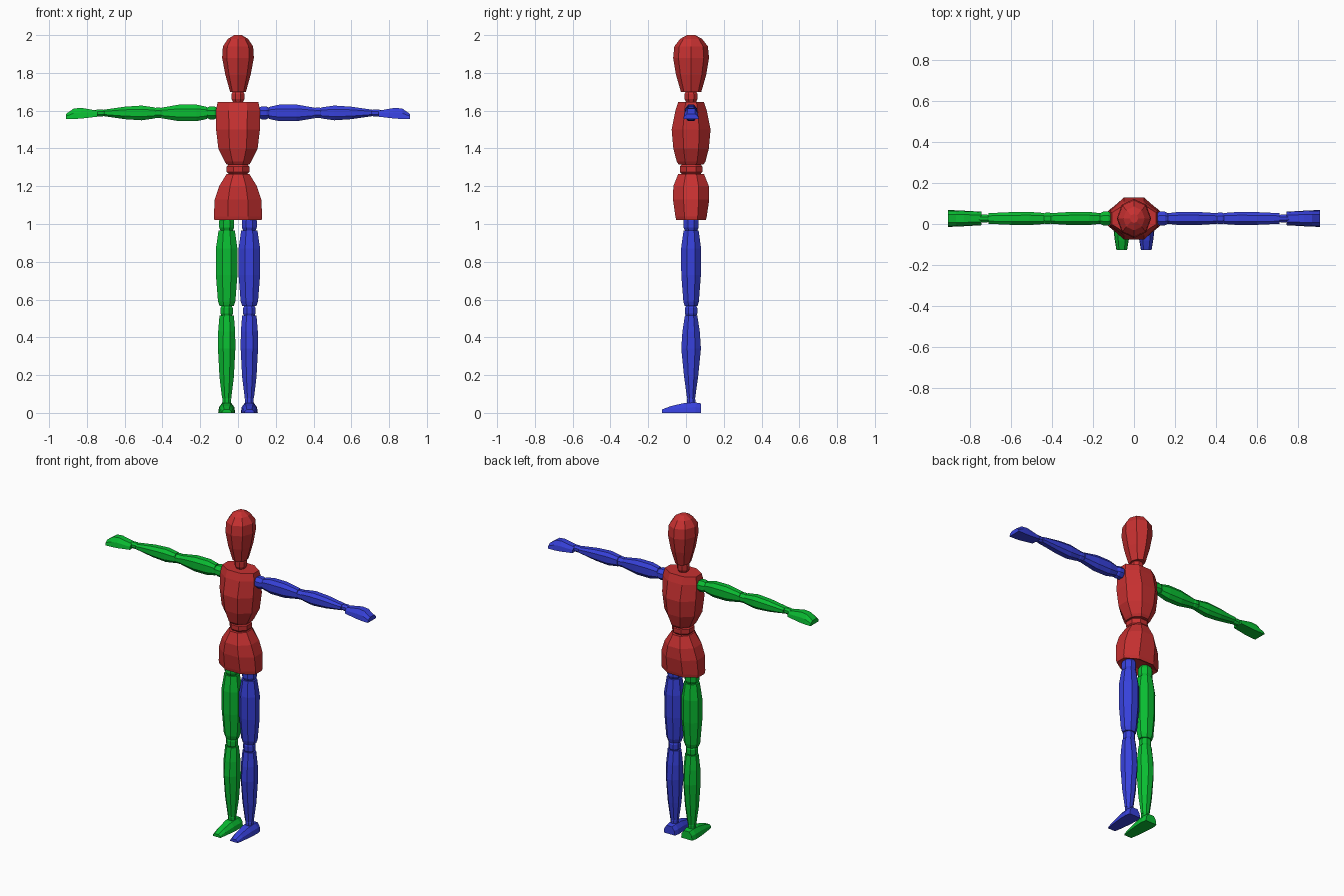
import bpy
import bmesh

cube = bpy.data.objects.get("Cube")
if cube:
    bpy.data.objects.remove(cube)


def make_mat(name, rgb):
    mat = bpy.data.materials.new(name)
    mat.use_nodes = True
    mat.diffuse_color = (*rgb, 1)
    mat.node_tree.nodes["Principled BSDF"].inputs["Base Color"].default_value = (*rgb, 1)
    return mat


RED = make_mat("red", (0.57, 0.03, 0.03))
GREEN = make_mat("green", (0.003, 0.51, 0.032))
BLUE = make_mat("blue", (0.038, 0.053, 0.71))
MID_Y = 0.027  # depth of the body axis


def octagon(a, b, f):
    """Chamfered rectangle; f is the flat part of each side."""
    return [(a, -f * b), (a, f * b), (f * a, b), (-f * a, b),
            (-a, f * b), (-a, -f * b), (-f * a, -b), (f * a, -b)]


def diamond(a, b):
    """Octagon with a corner at the front."""
    d = 0.707
    return [(a, 0), (d * a, d * b), (0, b), (-d * a, d * b),
            (-a, 0), (-d * a, -d * b), (0, -b), (d * a, -d * b)]


def slab(w, low, high):
    """Flat-bottomed section for hands and feet."""
    mid = low + 0.55 * (high - low)
    return [(-w, low), (w, low), (0.9 * w, mid), (0.5 * w, high),
            (-0.5 * w, high), (-0.9 * w, mid)]


def loft(name, mat, place, rings):
    """Skin a list of (position, section) rings and cap both ends."""
    bm = bmesh.new()
    loops = [[bm.verts.new(place(t, u, v)) for u, v in sec] for t, sec in rings]
    n = len(loops[0])
    for lo, hi in zip(loops, loops[1:]):
        for i in range(n):
            j = (i + 1) % n
            bm.faces.new((lo[i], lo[j], hi[j], hi[i]))
    bm.faces.new(loops[0])
    bm.faces.new(loops[-1])
    bmesh.ops.recalc_face_normals(bm, faces=bm.faces)
    mesh = bpy.data.meshes.new(name)
    bm.to_mesh(mesh)
    bm.free()
    mesh.materials.append(mat)
    obj = bpy.data.objects.new(name, mesh)
    bpy.context.collection.objects.link(obj)
    return obj


def bead(name, mat, place, start, end, r):
    """Small faceted joint."""
    span = end - start
    loft(name, mat, place, [(start + span * t, octagon(r * k, r * k, 0.414))
                            for t, k in ((0, 0.7), (0.3, 1), (0.7, 1), (1, 0.7))])


def upright(cx):
    return lambda t, u, v: (cx + u, MID_Y + v, t)


def sideways(s):
    return lambda t, u, v: (s * t, MID_Y + u, 1.588 + v)


# Trunk and head
core = upright(0)
loft("pelvis", RED, core, [(t, octagon(a, b, 0.42)) for t, a, b in (
    (1.04, 0.06, 0.04), (1.02, 0.125, 0.078), (1.04, 0.128, 0.083),
    (1.13, 0.123, 0.096), (1.20, 0.1, 0.094), (1.265, 0.06, 0.068))])
bead("waist", RED, core, 1.255, 1.325, 0.06)
loft("chest", RED, core, [(t, octagon(a, b, 0.42)) for t, a, b in (
    (1.315, 0.06, 0.066), (1.33, 0.07, 0.076), (1.40, 0.104, 0.094), (1.50, 0.116, 0.103),
    (1.60, 0.117, 0.083), (1.645, 0.108, 0.068))])
bead("neck", RED, core, 1.64, 1.71, 0.034)
loft("head", RED, core, [(t, diamond(a, b)) for t, a, b in (
    (1.70, 0.042, 0.054), (1.79, 0.067, 0.08), (1.88, 0.084, 0.095),
    (1.94, 0.08, 0.089), (1.98, 0.053, 0.058), (2.0, 0.02, 0.022))])

for side, s, mat in (("left", 1, BLUE), ("right", -1, GREEN)):
    # Arm
    arm = sideways(s)
    bead(side + "_shoulder", mat, arm, 0.105, 0.17, 0.034)
    loft(side + "_upper_arm", mat, arm, [(t, octagon(a, b, 0.5)) for t, a, b in (
        (0.165, 0.026, 0.032), (0.22, 0.032, 0.044), (0.31, 0.032, 0.044), (0.405, 0.026, 0.028))])
    bead(side + "_elbow", mat, arm, 0.395, 0.45, 0.028)
    loft(side + "_forearm", mat, arm, [(t, octagon(a, b, 0.5)) for t, a, b in (
        (0.44, 0.027, 0.029), (0.51, 0.032, 0.039), (0.6, 0.031, 0.033), (0.71, 0.026, 0.017))])
    bead(side + "_wrist", mat, arm, 0.7, 0.76, 0.019)
    loft(side + "_hand", mat, arm, [(t, slab(w, lo, hi)) for t, w, lo, hi in (
        (0.745, 0.033, -0.02, 0.012), (0.83, 0.038, -0.03, 0.027),
        (0.87, 0.04, -0.032, 0.023), (0.91, 0.041, -0.032, -0.005))])

    # Leg
    cx = s * 0.06
    leg = upright(cx)
    bead(side + "_hip", mat, leg, 0.955, 1.045, 0.04)
    loft(side + "_thigh", mat, leg, [(t, octagon(a, b, 0.4)) for t, a, b in (
        (0.565, 0.037, 0.034), (0.59, 0.046, 0.041), (0.73, 0.057, 0.052),
        (0.87, 0.057, 0.053), (0.965, 0.043, 0.04))])
    bead(side + "_knee", mat, leg, 0.505, 0.575, 0.033)
    loft(side + "_shin", mat, leg, [(t, octagon(a, b, 0.4)) for t, a, b in (
        (0.075, 0.024, 0.021), (0.19, 0.038, 0.037), (0.34, 0.046, 0.052),
        (0.43, 0.045, 0.046), (0.515, 0.038, 0.033))])
    bead(side + "_ankle", mat, leg, 0.04, 0.085, 0.022)
    loft(side + "_foot", mat, lambda t, u, v: (cx + u, t, v),
         [(t, slab(w, 0, hi)) for t, w, hi in (
             (-0.127, 0.026, 0.018), (-0.08, 0.034, 0.036), (-0.01, 0.042, 0.052),
             (0.05, 0.045, 0.055), (0.08, 0.038, 0.05))])
